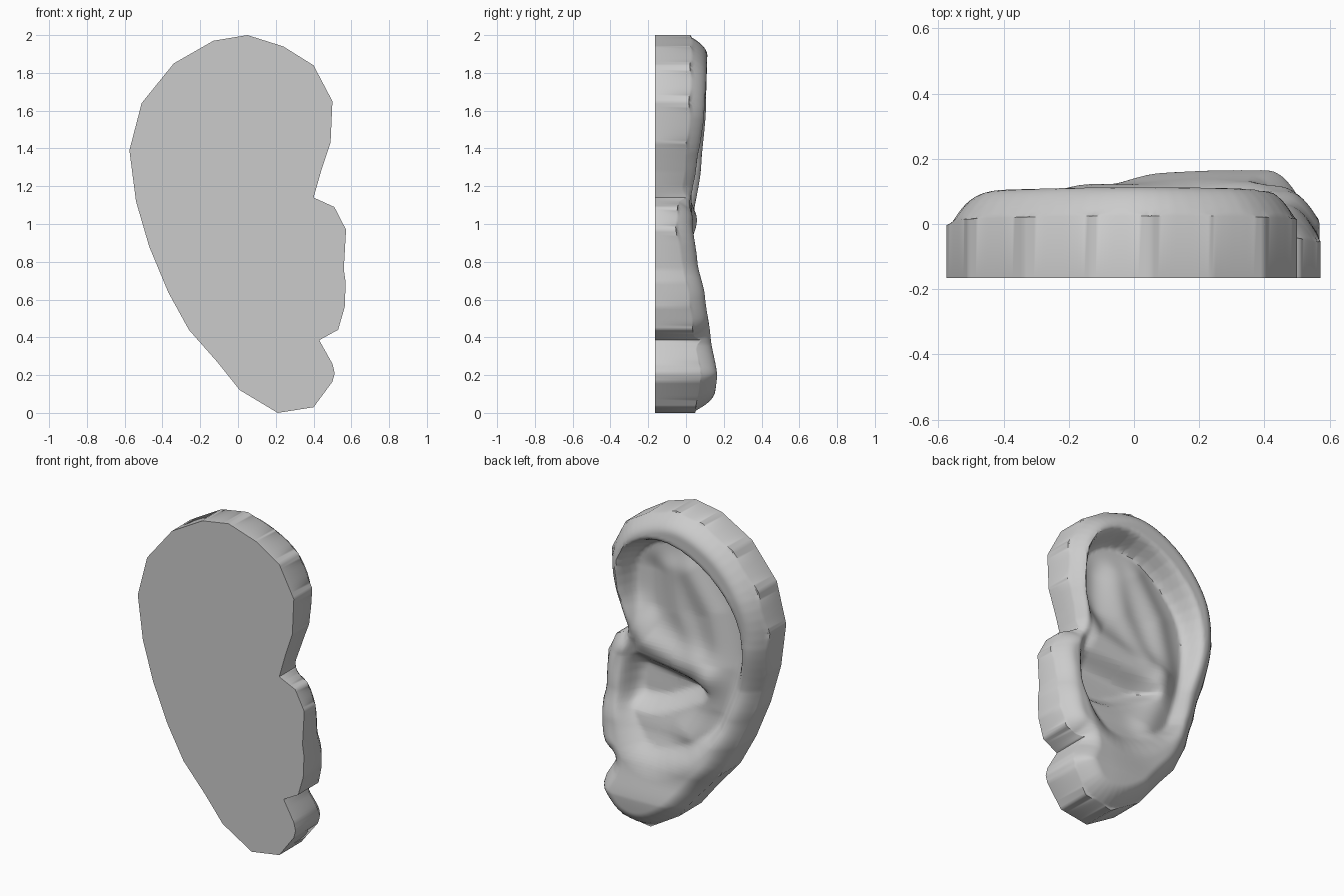
import bpy, bmesh, math
from mathutils import Vector as V

if "Cube" in bpy.data.objects:
    bpy.data.objects.remove(bpy.data.objects["Cube"])

BACK = -0.165


def rounded(path, times=2):
    # corner cutting of a closed path
    for _ in range(times):
        path = [(a[0] + (b[0] - a[0]) * t, a[1] + (b[1] - a[1]) * t)
                for a, b in zip(path, path[1:] + path[:1]) for t in (.25, .75)]
    return path


# Outline of the ear seen from the front (x, z)
OUTLINE = [(.05, 2), (.24, 1.94), (.40, 1.84), (.50, 1.65), (.49, 1.43), (.44, 1.28),
           (.40, 1.14), (.51, 1.09), (.572, .97), (.56, .76), (.57, .69), (.565, .56),
           (.53, .44), (.43, .385), (.50, .26), (.512, .21), (.50, .165), (.40, .03),
           (.21, 0), (.01, .12), (-.11, .27), (-.26, .44), (-.37, .64), (-.47, .88),
           (-.54, 1.12), (-.575, 1.39), (-.51, 1.64), (-.34, 1.85), (-.13, 1.97)]
SOFT_OUTLINE = rounded(OUTLINE)
# Inner edge of the rim, enclosing the hollow
HOLLOW = rounded([(.41, 1.5), (.37, 1.70), (.15, 1.83), (-.13, 1.76), (-.36, 1.55),
                  (-.43, 1.3), (-.37, 1.0), (-.22, .58), (.08, .34), (.34, .4),
                  (.40, .6), (.42, .8), (.40, 1.02), (.36, 1.2)])
# Deep bowl beside the ear canal
BOWL = rounded([(.42, .70), (.2, .70), (0, .8), (-.2, .92), (-.05, .97),
                (.2, 1.0), (.40, 1.02)])
# Height of rim and of hollow floor along z
RIM = [(0, .14), (.2, .165), (.4, .13), (.62, .1), (.8, .06), (1, .034),
       (1.3, .08), (1.6, .105), (2, .115)]
FLOOR = [(.35, .1), (.6, .03), (.8, -.01), (1.1, -.03), (1.7, -.035)]
# Folds: path, radius, height
FOLDS = [([(.38, 1.25), (.28, 1.12), (.03, 1.06), (-.14, 1.03)], .13, .06),
         ([(-.06, .65), (-.17, .85), (-.24, 1.1), (-.17, 1.4), (-.02, 1.62)], .12, .035),
         ([(-.08, 1.12), (.06, 1.35), (.12, 1.6)], .1, .02),
         ([(.26, 1.35), (.26, 1.55)], .11, -.025)]


def smooth(t):
    t = min(1, max(0, t))
    return t * t * (3 - 2 * t)


def table(rows, z):
    if z <= rows[0][0]:
        return rows[0][1]
    for (a, u), (b, v) in zip(rows, rows[1:]):
        if z <= b:
            t = (z - a) / (b - a)
            return u + (v - u) * (smooth(t) + t) / 2
    return rows[-1][1]


def distance(path, x, z, closed=False):
    best = 9
    for i in range(len(path) - (not closed)):
        ax, az = path[i]
        bx, bz = path[(i + 1) % len(path)]
        dx, dz = bx - ax, bz - az
        t = min(1, max(0, ((x - ax) * dx + (z - az) * dz) / (dx * dx + dz * dz)))
        best = min(best, math.hypot(x - ax - t * dx, z - az - t * dz))
    return best


def depth_inside(path, x, z):
    # signed distance, positive inside
    sign = -1
    for (ax, az), (bx, bz) in zip(path, path[1:] + path[:1]):
        if (az > z) != (bz > z) and x < ax + (z - az) / (bz - az) * (bx - ax):
            sign = -sign
    return sign * distance(path, x, z, True)


def height(x, z):
    # rounded rim, lobe leaning up towards the face
    d = min(1, max(0, depth_inside(SOFT_OUTLINE, x, z)) / .1)
    y = table(RIM, z) - .09 * (1 - d) ** 2
    y -= .015 * smooth((.5 - z) / .2) * smooth((.3 - x) / .4)
    # hollow with folds and bowl; soft edge towards the lobe
    soft = smooth((.75 - z) / .3)
    w = smooth((depth_inside(HOLLOW, x, z) + .03) / (.075 + .13 * soft))
    if w > 0:
        f = table(FLOOR, z)
        for path, r, h in FOLDS:
            f += h * math.exp(-(distance(path, x, z) / r) ** 2 * 1.6)
        f -= .075 * smooth((depth_inside(BOWL, x, z) + .03) / .11)
        y += (f - y) * w
    return y


# Sample the outline evenly
points = []
for a, b in zip(OUTLINE, OUTLINE[1:] + OUTLINE[:1]):
    a, b = V(a), V(b)
    n = max(1, math.ceil((b - a).length / .013))
    points += [a.lerp(b, i / n) for i in range(n)]

# Rings from the outline in to a central spine
bm = bmesh.new()
RINGS = 32
back = [bm.verts.new((p.x, BACK, p.y)) for p in points]
rings = [back]
for k in range(RINGS + 1):
    ring = []
    for p in points:
        sz = min(1.5, max(.3, round(p.y / .02) * .02))
        q = p.lerp(V((.22 - .18 * (sz - .3), sz)), (k / RINGS) ** 1.15)
        ring.append(bm.verts.new((q.x, height(q.x, q.y), q.y)))
    rings.append(ring)
for a, b in zip(rings, rings[1:]):
    for i in range(len(points)):
        j = (i + 1) % len(points)
        bm.faces.new((a[i], a[j], b[j], b[i]))
bm.faces.new(back)
bmesh.ops.remove_doubles(bm, verts=rings[-1], dist=.001)
bmesh.ops.recalc_face_normals(bm, faces=bm.faces)

mesh = bpy.data.meshes.new("ear")
bm.to_mesh(mesh)
bm.free()
ear = bpy.data.objects.new("ear", mesh)
bpy.context.collection.objects.link(ear)
bpy.context.view_layer.objects.active = ear
ear.select_set(True)
bpy.ops.object.shade_smooth_by_angle(angle=math.radians(50))
